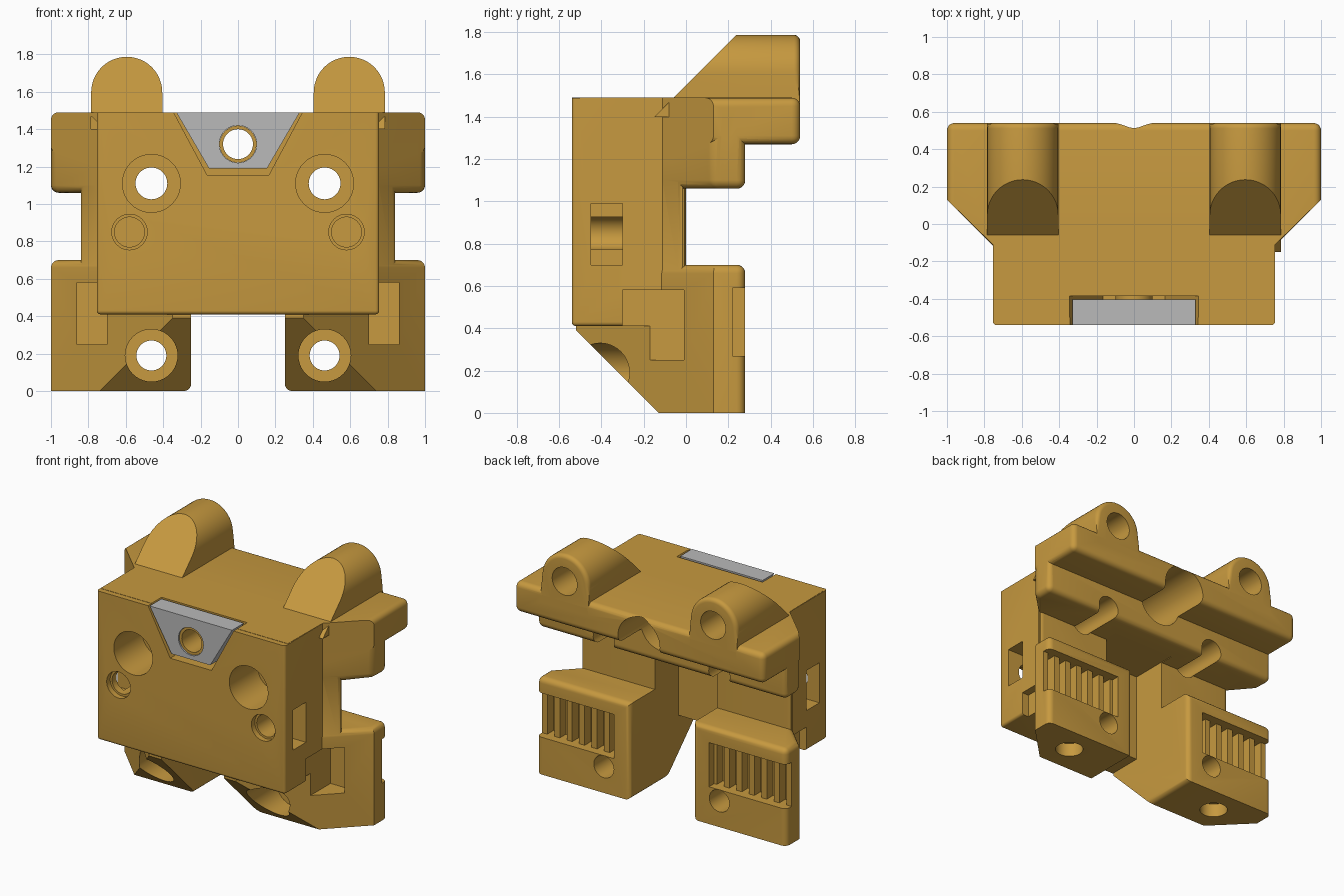
import bpy, bmesh, math
from mathutils import Vector

if "Cube" in bpy.data.objects:
    bpy.data.objects.remove(bpy.data.objects["Cube"])


def material(name, rgb):
    m = bpy.data.materials.new(name)
    m.diffuse_color = (*rgb, 1)
    m.use_nodes = True
    m.node_tree.nodes["Principled BSDF"].inputs["Base Color"].default_value = m.diffuse_color
    return m


OCHRE = material("ochre plastic", (0.57, 0.32, 0.05))
SILVER = material("silver plate", (0.49, 0.49, 0.49))


def to_object(bm, name, mat=OCHRE):
    bmesh.ops.recalc_face_normals(bm, faces=bm.faces)
    mesh = bpy.data.meshes.new(name)
    bm.to_mesh(mesh)
    bm.free()
    ob = bpy.data.objects.new(name, mesh)
    mesh.materials.append(mat)
    bpy.context.collection.objects.link(ob)
    return ob


def prism(name, pts, a, b, axis='z', round_edges=None, radius=0.04, plane=None, mat=OCHRE):
    """Extrude a closed profile: (x, y) along z, or (x, z) along y."""
    bm = bmesh.new()
    place = (lambda p, h: (p[0], p[1], h)) if axis == 'z' else (lambda p, h: (p[0], h, p[1]))
    lo = [bm.verts.new(place(p, a)) for p in pts]
    hi = [bm.verts.new(place(p, b)) for p in pts]
    bm.faces.new(lo)
    bm.faces.new(hi)
    n = len(pts)
    for i in range(n):
        j = (i + 1) % n
        bm.faces.new((lo[i], lo[j], hi[j], hi[i]))
    bmesh.ops.recalc_face_normals(bm, faces=bm.faces)
    if plane:
        cut = bmesh.ops.bisect_plane(bm, geom=bm.verts[:] + bm.edges[:] + bm.faces[:], dist=1e-5,
                                     plane_co=plane[0], plane_no=plane[1], clear_outer=True)
        rim = [e for e in cut['geom_cut'] if isinstance(e, bmesh.types.BMEdge)]
        bmesh.ops.edgeloop_fill(bm, edges=rim)
    if round_edges:
        edges = [e for e in bm.edges
                 if round_edges((e.verts[0].co + e.verts[1].co) / 2) and e.calc_face_angle(0) > 0.1]
        bmesh.ops.bevel(bm, geom=edges, offset=radius, segments=5, profile=0.5, affect='EDGES')
    return to_object(bm, name, mat)


def box(name, x, y, z):
    return prism(name, [(x[0], y[0]), (x[1], y[0]), (x[1], y[1]), (x[0], y[1])], *z)


def rod(name, x, z, r, y0, y1):
    pts = [(x + r * math.cos(t * math.tau / 40), z + r * math.sin(t * math.tau / 40)) for t in range(40)]
    return prism(name, pts, y0, y1, 'y')


def boolean(target, other, op):
    m = target.modifiers.new(op, 'BOOLEAN')
    m.operation, m.object, m.solver = op, other, 'EXACT'
    bpy.context.view_layer.objects.active = target
    bpy.ops.object.modifier_apply(modifier=m.name)
    bpy.data.objects.remove(other, do_unlink=True)


def mirrored(half):
    return half + [(-x, y) for x, y in reversed(half)]


# Front block, with a fine rounding round its face
body = prism("carriage_body", mirrored([(0.755, -0.54), (0.755, -0.08)]), 0.41, 1.488,
             round_edges=lambda c: (c.y < -0.5 and c.z < 1.4) or (c.z < 0.42 and abs(c.x) > 0.7),
             radius=0.02)

parts = [
    # Flared top slab
    prism("top_slab", mirrored([(0.75, -0.5), (0.755, -0.11), (1, 0.13), (1, 0.54)]), 1.27, 1.49,
          round_edges=lambda c: c.y > 0.2),
    # Lower shelf under the slab
    prism("shelf", mirrored([(0.74, -0.3), (0.755, -0.11), (1, 0.13), (1, 0.28)]), 1.06, 1.44,
          round_edges=lambda c: c.z < 1.4 and c.y > -0.05),
    # Thinner waist between shelf and legs
    prism("waist", mirrored([(0.74, -0.3), (0.755, -0.11), (0.865, 0)]), 0.42, 1.2,
          round_edges=lambda c: c.y > -0.02 and 0.5 < c.z < 1.1, radius=0.055),
]
for s in (-1, 1):
    # Legs with a sloped front underside
    leg = [(0.25, -0.52), (0.35, -0.52), (1, 0.13), (1, 0.28), (0.25, 0.28)]
    parts.append(prism("leg", [(s * x, y) for x, y in leg], 0, 0.7,
                       plane=(Vector((0, -0.13, 0)), Vector((0, -1, -1))),
                       round_edges=lambda c: (c.y > 0.25 and c.z > 0.05)
                       or (c.z > 0.69 and abs(c.x) > 0.5)
                       or (c.z < 0.01 and abs(c.x) < 0.3)))
    # Round-topped lugs with a sloped front
    arch = [(s * 0.595 + 0.19 * math.cos(t * math.pi / 24), 1.597 + 0.19 * math.sin(t * math.pi / 24))
            for t in range(25)]
    arch += [(s * 0.595 - 0.19, 1.4), (s * 0.595 + 0.19, 1.4)]
    parts.append(prism("lug", arch, -0.25, 0.54, 'y',
                       plane=(Vector((0, -0.06, 1.49)), Vector((0, -1, 1))),
                       round_edges=lambda c: c.y > 0.53 and c.z > 1.5, radius=0.03))
for p in parts:
    boolean(body, p, 'UNION')

# Recesses and holes on the centre line
cuts = [
    box("centre_channel", (-0.25, 0.25), (-0.27, 0.1), (0.3, 1.065)),
    prism("plate_seat", [(-0.165, 1.155), (0.165, 1.155), (0.36, 1.52), (-0.36, 1.52)], -0.6, -0.385, 'y'),
    rod("centre_bolt_hole", 0, 1.32, 0.1, -0.5, 0.3),
    rod("rear_channel", 0, 1.32, 0.168, -0.02, 0.7),
]
# Recesses and holes on both sides
for s in (-1, 1):
    cuts += [
        rod("upper_counterbore", s * 0.463, 1.11, 0.155, -0.7, -0.22),
        rod("upper_bolt_hole", s * 0.463, 1.11, 0.085, -0.4, 0.5),
        rod("leg_counterbore", s * 0.463, 0.19, 0.14, -0.7, -0.02),
        rod("leg_bolt_hole", s * 0.463, 0.19, 0.08, -0.2, 0.5),
        rod("small_front_hole", s * 0.58, 0.85, 0.095, -0.7, -0.5),
        rod("small_front_bore", s * 0.58, 0.85, 0.08, -0.55, -0.3),
        rod("lug_bore", s * 0.595, 1.597, 0.1, 0.16, 0.7),
        box("side_slot", sorted((s * 0.6, s * 0.9)), (-0.45, -0.30), (0.70, 0.99)),
        box("flare_pocket", sorted((s * 0.7, s * 0.86)), (-0.3, 0.06), (0.25, 0.58)),
        box("belt_notch", sorted((s * 0.38, s * 1.1)), (0.22, 0.4), (0.27, 0.59)),
    ]
    # Belt teeth grooves
    for i in range(6):
        x = s * (0.43 + i * 0.1)
        cuts.append(box("tooth_groove", (x - 0.028, x + 0.028), (0.15, 0.3), (0.27, 0.59)))
    # Hole under each leg
    ring = [(s * 0.65 + 0.095 * math.cos(t * math.tau / 32), 0.08 + 0.095 * math.sin(t * math.tau / 32))
            for t in range(32)]
    cuts.append(prism("foot_hole", ring, -0.2, 0.1))
for c in cuts:
    boolean(body, c, 'DIFFERENCE')

# Silver plate with a bolt hole
plate = prism("silver_plate", [(-0.155, 1.19), (0.155, 1.19), (0.33, 1.49), (-0.33, 1.49)],
              -0.54, -0.405, 'y', mat=SILVER)
boolean(plate, rod("plate_hole", 0, 1.32, 0.1, -0.7, -0.2), 'DIFFERENCE')

# Ochre sleeve inside the plate hole
sleeve = rod("bolt_sleeve", 0, 1.32, 0.099, -0.53, -0.02)
boolean(sleeve, rod("sleeve_hole", 0, 1.32, 0.08, -0.7, 0.2), 'DIFFERENCE')

for ob in (body, plate, sleeve):
    bpy.ops.object.select_all(action='DESELECT')
    ob.select_set(True)
    bpy.context.view_layer.objects.active = ob
    bpy.ops.object.shade_smooth_by_angle(angle=math.radians(30))
